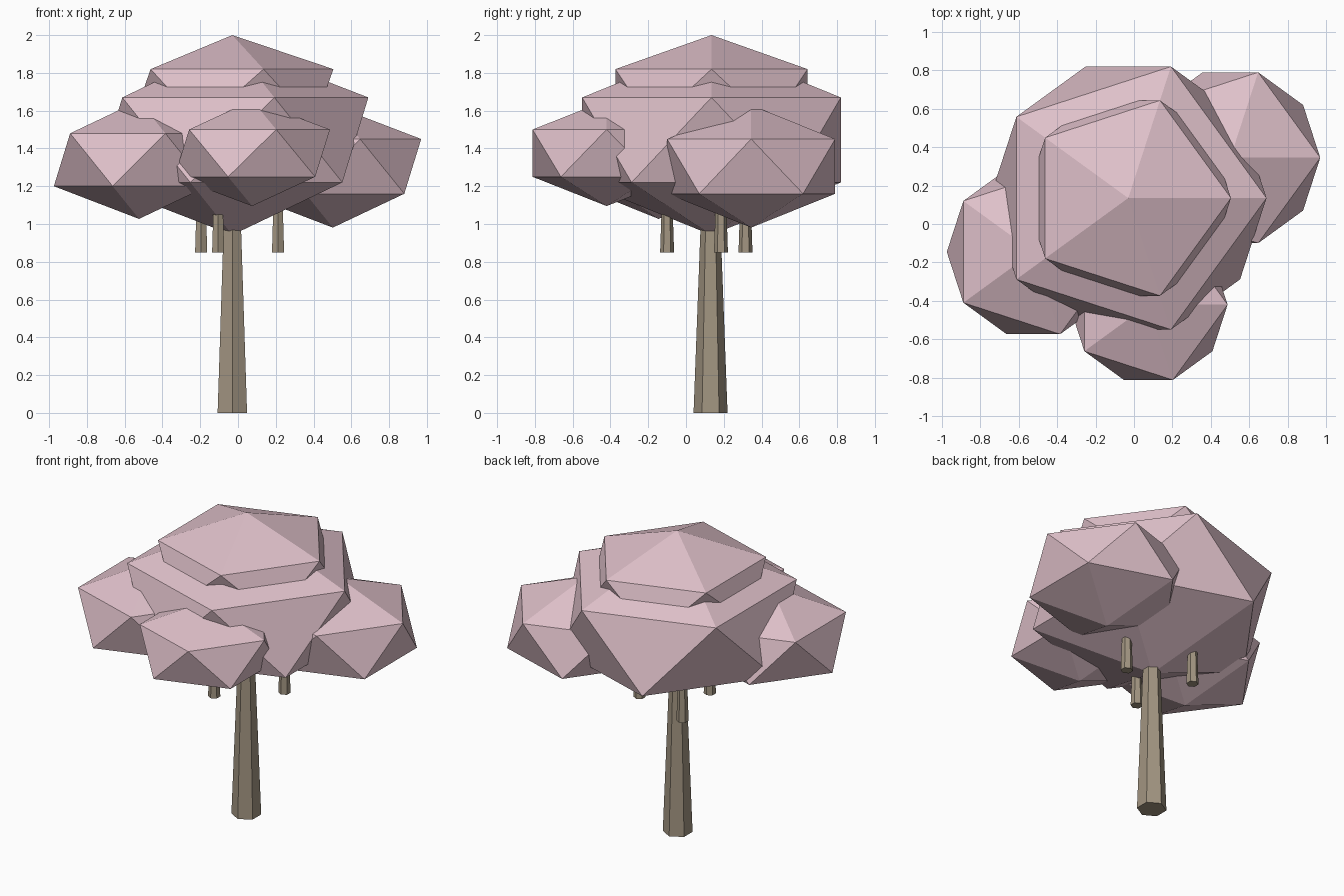
import bpy
import bmesh
from mathutils import Matrix, Vector

cube = bpy.data.objects.get("Cube")
if cube:
    bpy.data.objects.remove(cube, do_unlink=True)


def make_material(name, color):
    mat = bpy.data.materials.new(name)
    mat.use_nodes = True
    mat.diffuse_color = color
    for node in mat.node_tree.nodes:
        if node.type == 'BSDF_PRINCIPLED':
            node.inputs["Base Color"].default_value = color
            node.inputs["Roughness"].default_value = 0.9
    return mat


blossom = make_material("blossom_pink", (0.74, 0.53, 0.59, 1))
bark = make_material("bark_brown", (0.36, 0.30, 0.22, 1))


def add_object(name, bm, mat):
    mesh = bpy.data.meshes.new(name)
    bm.to_mesh(mesh)
    bm.free()
    mesh.materials.append(mat)
    obj = bpy.data.objects.new(name, mesh)
    bpy.context.collection.objects.link(obj)
    return obj


def foliage(name, center, radius, half_height):
    """Squashed twenty-sided clump."""
    bm = bmesh.new()
    shape = Matrix.Translation(center) @ Matrix.Diagonal((radius, radius, half_height, 1))
    bmesh.ops.create_icosphere(bm, subdivisions=1, radius=1, matrix=shape)
    add_object(name, bm, blossom)


def wood(name, x, y, bottom, top, r_bottom, r_top):
    """Tapered six-sided post with corners facing front and back."""
    bm = bmesh.new()
    bmesh.ops.create_cone(bm, cap_ends=True, segments=6, radius1=r_bottom,
                          radius2=r_top, depth=top - bottom,
                          matrix=Matrix.Translation((x, y, (bottom + top) / 2)))
    add_object(name, bm, bark)


# Trunk and three short branches hanging below the canopy
wood("trunk", -0.03, 0.13, 0, 1.2, 0.09, 0.045)
wood("left_branch", 0.212, 0.185, 0.85, 1.15, 0.037, 0.027)
wood("back_branch", -0.195, 0.315, 0.85, 1.15, 0.037, 0.027)
wood("front_branch", -0.105, -0.10, 0.85, 1.15, 0.037, 0.027)

# Canopy: stacked main clumps and three outer clumps
foliage("main_canopy", Vector((-0.03, 0.135, 1.445)), 0.805, 0.503)
foliage("top_canopy", Vector((-0.03, 0.135, 1.674)), 0.598, 0.326)
foliage("front_clump", Vector((0.075, -0.42, 1.375)), 0.461, 0.28)
foliage("right_clump", Vector((-0.524, -0.145, 1.34)), 0.504, 0.313)
foliage("left_clump", Vector((0.502, 0.345, 1.305)), 0.523, 0.324)
